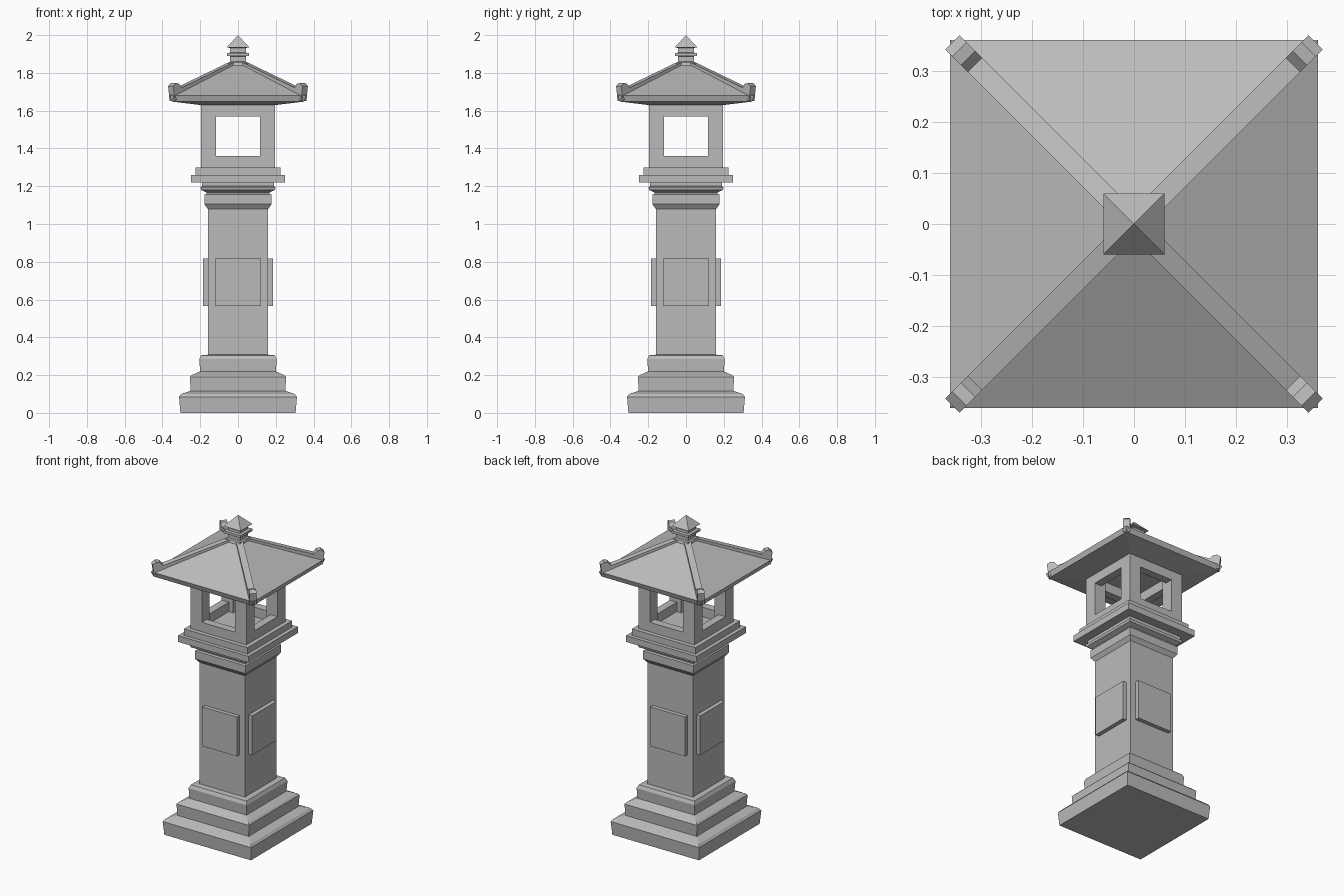
import bpy, bmesh
from math import pi, sqrt
from mathutils import Matrix

cube = bpy.data.objects.get("Cube")
if cube:
    bpy.data.objects.remove(cube, do_unlink=True)

stone = bpy.data.materials.new("grey_stone")
stone.use_nodes = True
GREY = (0.5, 0.5, 0.5, 1)
stone.diffuse_color = GREY
stone.node_tree.nodes["Principled BSDF"].inputs["Base Color"].default_value = GREY
stone.node_tree.nodes["Principled BSDF"].inputs["Roughness"].default_value = 0.9


def finish(name, bm):
    bmesh.ops.recalc_face_normals(bm, faces=bm.faces)
    mesh = bpy.data.meshes.new(name)
    bm.to_mesh(mesh)
    bm.free()
    mesh.materials.append(stone)
    obj = bpy.data.objects.new(name, mesh)
    bpy.context.collection.objects.link(obj)
    return obj


def square_loft(name, profile):
    """Stack square rings given as (half width, height); zero width is a tip."""
    bm = bmesh.new()
    rings = []
    for w, z in profile:
        if w == 0:
            rings.append([bm.verts.new((0, 0, z))] * 4)
        else:
            rings.append([bm.verts.new((sx * w, sy * w, z))
                          for sx, sy in ((-1, -1), (1, -1), (1, 1), (-1, 1))])
    bm.faces.new(rings[0])
    for low, high in zip(rings, rings[1:]):
        for i in range(4):
            j = (i + 1) % 4
            quad = [low[i], low[j], high[j], high[i]]
            bm.faces.new(list(dict.fromkeys(quad)))
    if profile[-1][0]:
        bm.faces.new(rings[-1])
    return finish(name, bm)


def box(name, size, centre, turn=0):
    bm = bmesh.new()
    bmesh.ops.create_cube(bm, size=1, matrix=Matrix.Rotation(turn, 4, "Z")
                          @ Matrix.Translation(centre) @ Matrix.Diagonal((*size, 1)))
    return finish(name, bm)


def side_extrude(name, profile, width, turn):
    """Extrude a (radius, height) outline sideways, then turn it about z."""
    bm = bmesh.new()
    left, right = ([bm.verts.new((r, s * width / 2, z)) for r, z in profile]
                   for s in (-1, 1))
    bm.faces.new(left)
    bm.faces.new(right)
    for i in range(len(profile)):
        j = (i + 1) % len(profile)
        bm.faces.new((left[i], left[j], right[j], right[i]))
    bm.transform(Matrix.Rotation(turn, 4, "Z"))
    return finish(name, bm)


# Stepped base
square_loft("base_lower_step", [(0.305, 0), (0.312, 0.085), (0.3, 0.1), (0.24, 0.12)])
square_loft("base_middle_step", [(0.25, 0.112), (0.255, 0.19), (0.245, 0.2), (0.2, 0.22)])
square_loft("base_upper_step", [(0.2, 0.21), (0.205, 0.285), (0.195, 0.305), (0.16, 0.308)])

# Shaft and its raised panels
square_loft("shaft", [(0.16, 0.3), (0.16, 1.09)])
for i, side in enumerate(("left", "back", "right", "front")):
    box("panel_" + side, (0.04, 0.245, 0.25), (0.166, 0, 0.692), i * pi / 2)

# Capital and platform
square_loft("capital", [(0.16, 1.08), (0.178, 1.105), (0.178, 1.155), (0.168, 1.16),
                        (0.168, 1.168), (0.195, 1.18), (0.2, 1.195), (0.19, 1.2),
                        (0.19, 1.23)])
square_loft("platform_lower", [(0.248, 1.22), (0.248, 1.26)])
square_loft("platform_upper", [(0.224, 1.26), (0.224, 1.3)])

# Light chamber: bottom and top frames with four corner posts
OUT, OPEN, WALL = 0.197, 0.117, 0.05
for i, side in enumerate(("left", "back", "right", "front")):
    turn = i * pi / 2
    for part, low, high in (("sill", 1.3, 1.36), ("lintel", 1.57, 1.635)):
        box(f"chamber_{part}_{side}", (WALL, 2 * OPEN, high - low),
            (OUT - WALL / 2, 0, (low + high) / 2), turn)
    # L-shaped corner post
    post = box(f"chamber_post_{side}", (OUT - OPEN, OUT - OPEN, 0.335),
               ((OUT + OPEN) / 2, (OUT + OPEN) / 2, 1.4675), turn)

# Roof with rising underside
square_loft("roof", [(0.2, 1.63), (0.35, 1.648), (0.361, 1.68), (0.05, 1.842)])

# Hip ridges with upturned ends
R = sqrt(2)
ridge = [(0.05 * R, 1.82), (0.34 * R, 1.655), (0.348 * R, 1.652), (0.356 * R, 1.73),
         (0.342 * R, 1.746), (0.325 * R, 1.742), (0.312 * R, 1.722), (0.035 * R, 1.856)]
for i, corner in enumerate(("back_left", "back_right", "front_right", "front_left")):
    side_extrude("ridge_" + corner, ridge, 0.04, pi / 4 + i * pi / 2)

# Finial
square_loft("finial", [(0.058, 1.83), (0.05, 1.855), (0.042, 1.86), (0.042, 1.888),
                       (0.059, 1.89), (0.059, 1.905), (0.042, 1.907), (0.042, 1.932),
                       (0.06, 1.935), (0, 2)])
